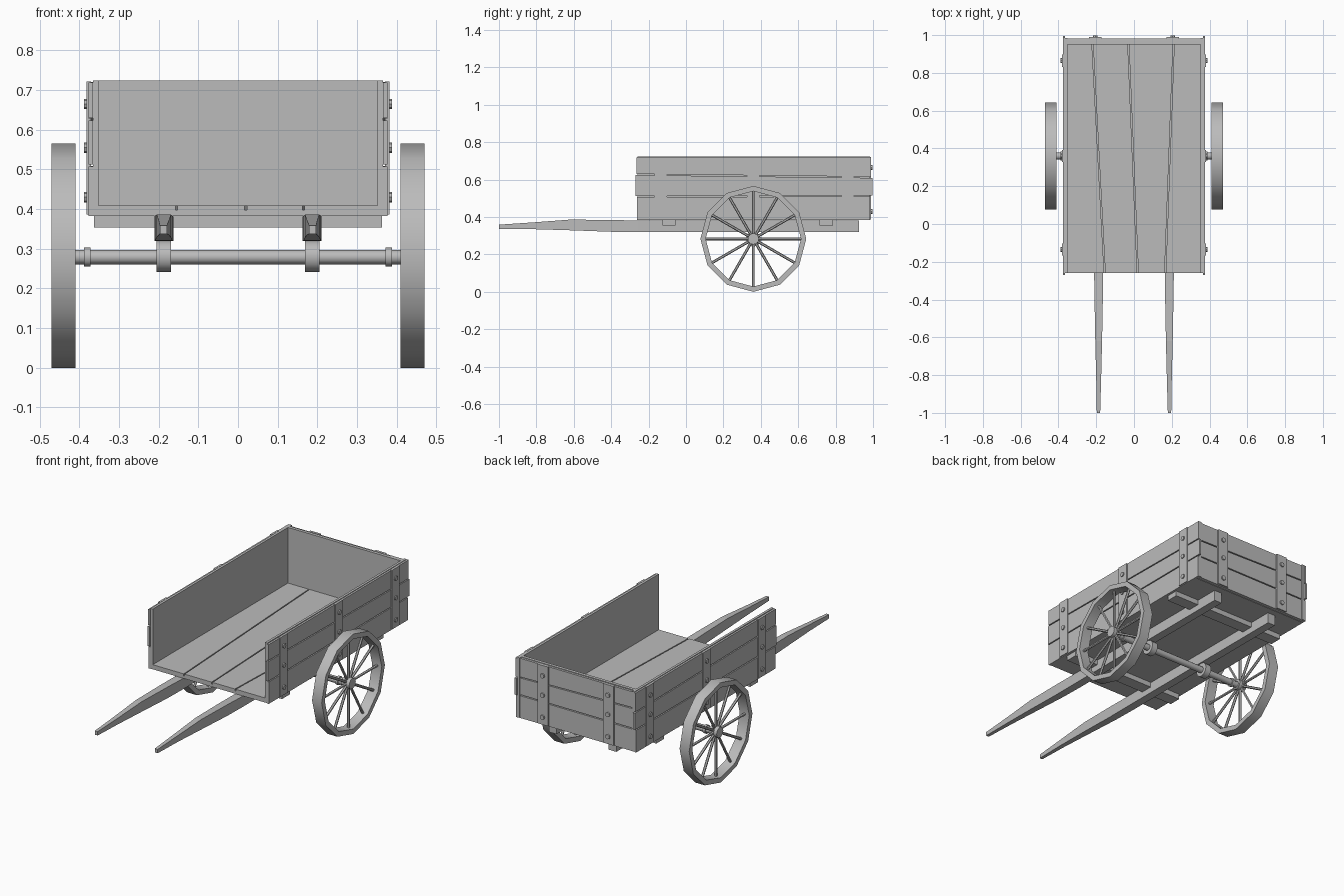
import bpy, bmesh, math
from mathutils import Vector, Matrix

cube = bpy.data.objects.get("Cube")
if cube:
    bpy.data.objects.remove(cube, do_unlink=True)

GREY = (0.5, 0.5, 0.5, 1)
wood = bpy.data.materials.new("plain grey")
wood.diffuse_color = GREY
wood.use_nodes = True
wood.node_tree.nodes["Principled BSDF"].inputs["Base Color"].default_value = GREY


def finish(name, bm, smooth=False):
    bmesh.ops.recalc_face_normals(bm, faces=bm.faces)
    mesh = bpy.data.meshes.new(name)
    bm.to_mesh(mesh)
    bm.free()
    mesh.materials.append(wood)
    ob = bpy.data.objects.new(name, mesh)
    bpy.context.collection.objects.link(ob)
    if smooth:
        bpy.ops.object.select_all(action='DESELECT')
        ob.select_set(True)
        bpy.context.view_layer.objects.active = ob
        bpy.ops.object.shade_smooth_by_angle(angle=math.radians(35))
    return ob


def loft(name, rings, closed=False, smooth=False):
    """Skin a list of equal rings; cap the ends, or join them if closed."""
    bm = bmesh.new()
    rows = [[bm.verts.new(p) for p in ring] for ring in rings]
    n = len(rows[0])
    pairs = list(zip(rows, rows[1:] + rows[:1])) if closed else list(zip(rows, rows[1:]))
    for a, b in pairs:
        for i in range(n):
            j = (i + 1) % n
            bm.faces.new((a[i], a[j], b[j], b[i]))
    if not closed:
        bm.faces.new(rows[0])
        bm.faces.new(rows[-1])
    return finish(name, bm, smooth)


def slab(name, axis, outline, lo, hi):
    """Extrude a 2D outline along an axis."""
    def place(p, d):
        return {'x': (d, *p), 'y': (p[0], d, p[1]), 'z': (*p, d)}[axis]
    return loft(name, [[place(p, d) for p in outline] for d in (lo, hi)])


def box(name, x, y, z):
    return slab(name, 'z', [(x[0], y[0]), (x[1], y[0]), (x[1], y[1]), (x[0], y[1])], *z)


def rod(name, a, b, radius, sides=12):
    a, b = Vector(a), Vector(b)
    bm = bmesh.new()
    turn = (b - a).to_track_quat('Z', 'Y').to_matrix().to_4x4()
    bmesh.ops.create_cone(bm, cap_ends=True, segments=sides, radius1=radius, radius2=radius,
                          depth=(b - a).length, matrix=Matrix.Translation((a + b) / 2) @ turn)
    return finish(name, bm, sides > 6)


GAP = 0.003
FRONT, BACK = -0.26, 0.985

# Floor: a thin base with four tapered boards on top
box("floor_base", (-0.375, 0.375), (FRONT, 0.96), (0.383, 0.398))
seams = [(-0.36, -0.36), (-0.155, -0.22), (0.02, -0.03), (0.165, 0.21), (0.36, 0.36)]
for (f0, b0), (f1, b1) in zip(seams, seams[1:]):
    slab("floor_board", 'z', [(f0 + GAP, FRONT), (f1 - GAP, FRONT),
                              (b1 - GAP, 0.955), (b0 + GAP, 0.955)], 0.396, 0.409)

# Side walls: lining, three boards, straps and bolts
rows = [(0.38, 0.38), (0.51, 0.512), (0.627, 0.612), (0.722, 0.724)]
ends = [(-0.263, 0.984), (-0.27, 0.996), (-0.265, 0.988)]
bolt_heights = (0.43, 0.555, 0.665)
for s, side in ((1, "left"), (-1, "right")):
    box(side + "_wall_lining", sorted((s * 0.352, s * 0.366)), (FRONT, BACK), (0.385, 0.724))
    for (f0, b0), (f1, b1), (y0, y1) in zip(rows, rows[1:], ends):
        slab(side + "_wall_board", 'x', [(y0, f0 + GAP), (y1, b0 + GAP),
                                         (y1, b1 - GAP), (y0, f1 - GAP)], s * 0.365, s * 0.377)
    for y in (-0.135, 0.36, 0.865):
        box(side + "_wall_strap", sorted((s * 0.37, s * 0.382)), (y - 0.033, y + 0.033), (0.387, 0.722))
        for z in bolt_heights:
            rod(side + "_wall_bolt", (s * 0.38, y, z), (s * 0.388, y, z), 0.013, 8)

# Tailboard: lining, three boards, straps and bolts
box("tailboard_lining", (-0.354, 0.354), (0.95, 0.968), (0.385, 0.724))
for (l0, r0), (l1, r1) in zip(rows, rows[1:]):
    slab("tailboard_board", 'y', [(-0.365, l0 + GAP), (0.365, r0 + GAP),
                                  (0.365, r1 - GAP), (-0.365, l1 - GAP)], 0.966, 0.981)
for x in (-0.205, 0.205):
    box("tailboard_strap", (x - 0.033, x + 0.033), (0.975, 0.989), (0.387, 0.722))
    for z in bolt_heights:
        rod("tailboard_bolt", (x, 0.987, z), (x, 0.997, z), 0.013, 8)

# Cross beams under the floor
for y in (-0.09, 0.75):
    box("cross_beam", (-0.363, 0.363), (y - 0.035, y + 0.035), (0.354, 0.386))

# Shafts: square section tapering to the front handles
# each station: y, centre x, half width, bottom, top
stations = [(-1, 0.188, 0.009, 0.337, 0.359), (-0.82, 0.187, 0.013, 0.335, 0.371),
            (-0.62, 0.187, 0.018, 0.329, 0.386), (-0.4, 0.187, 0.022, 0.321, 0.384),
            (-0.26, 0.187, 0.024, 0.32, 0.381), (0.925, 0.187, 0.024, 0.32, 0.381)]
for s, side in ((1, "left"), (-1, "right")):
    loft(side + "_shaft", [[(s * (x - w), y, lo), (s * (x + w), y, lo),
                            (s * (x + w), y, hi), (s * (x - w), y, hi)]
                           for y, x, w, lo, hi in stations])

# Axle with bearings
AY, AZ, R = 0.36, 0.283, 0.283
rod("axle", (-0.45, AY, 0.279), (0.45, AY, 0.279), 0.018)
for s, side in ((1, "left"), (-1, "right")):
    rod(side + "_axle_bearing", (s * 0.169, AY, 0.281), (s * 0.205, AY, 0.281), 0.04, 12)
    rod(side + "_axle_collar", (s * 0.372, AY, 0.279), (s * 0.388, AY, 0.279), 0.024)

# Wheels: twelve-sided rim, hub and spokes
for s, side in ((1, "left"), (-1, "right")):
    rim = []
    for i in range(12):
        a = math.tau * i / 12
        rim.append([(s * x, AY + r * math.sin(a), AZ + r * math.cos(a))
                    for x, r in ((0.41, R), (0.47, R), (0.47, 0.255), (0.41, 0.255))])
        rod(side + "_spoke", (s * 0.44, AY, AZ),
            (s * 0.44, AY + 0.26 * math.sin(a), AZ + 0.26 * math.cos(a)), 0.0075, 6)
    loft(side + "_rim", rim, closed=True, smooth=True)
    rod(side + "_hub", (s * 0.415, AY, AZ), (s * 0.465, AY, AZ), 0.03)
